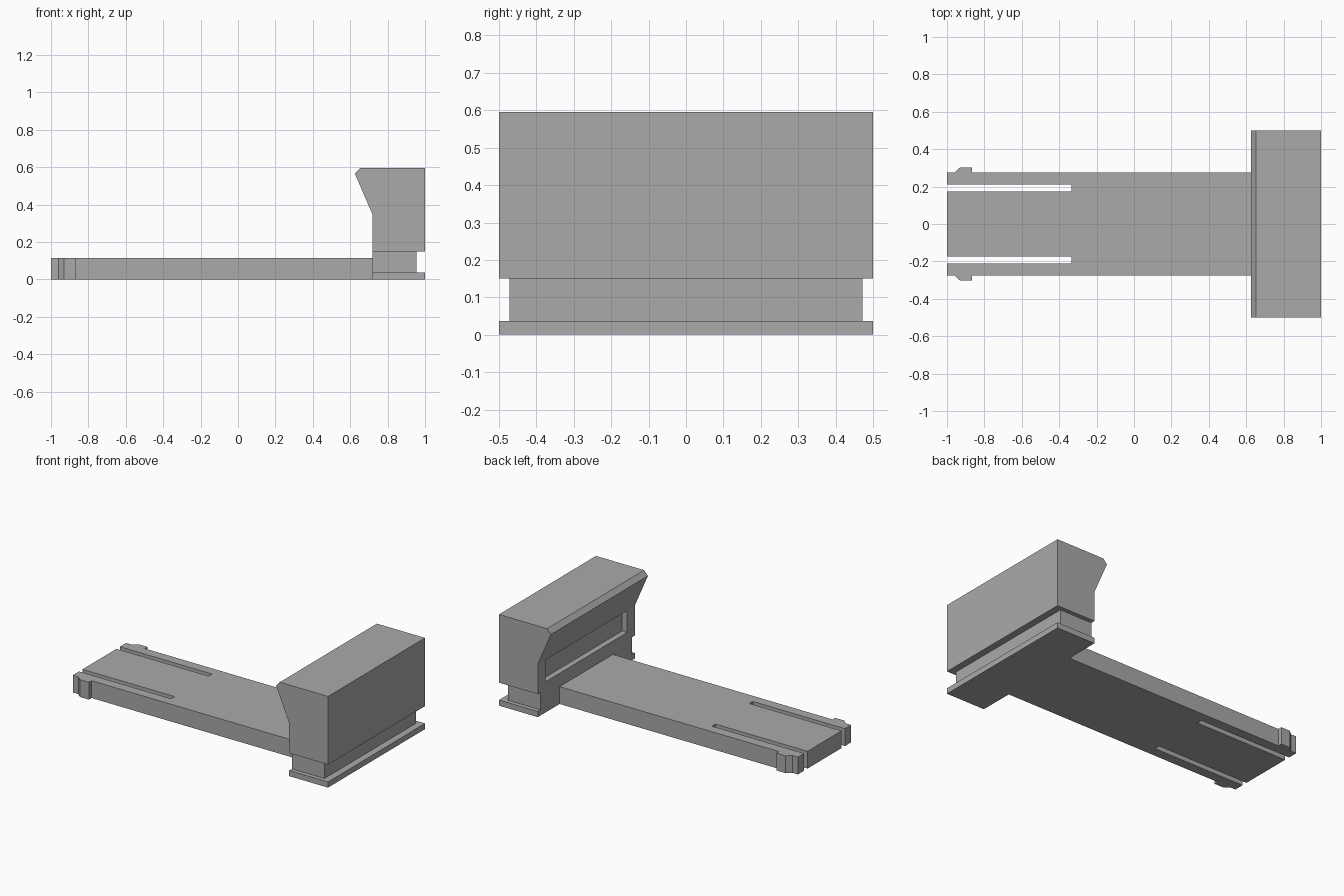
import bpy
import bmesh

cube = bpy.data.objects.get("Cube")
if cube:
    bpy.data.objects.remove(cube, do_unlink=True)

# Single plain grey for the whole model
grey = bpy.data.materials.new("plain_grey")
grey.use_nodes = True
colour = (0.40, 0.40, 0.40, 1)
grey.diffuse_color = colour
grey.node_tree.nodes["Principled BSDF"].inputs["Base Color"].default_value = colour


def extrude_outline(name, points, direction):
    """Make a solid by sweeping a closed outline along a direction."""
    bm = bmesh.new()
    face = bm.faces.new([bm.verts.new(p) for p in points])
    swept = bmesh.ops.extrude_face_region(bm, geom=[face])["geom"]
    moved = [g for g in swept if isinstance(g, bmesh.types.BMVert)]
    bmesh.ops.translate(bm, vec=direction, verts=moved)
    bmesh.ops.recalc_face_normals(bm, faces=bm.faces)
    mesh = bpy.data.meshes.new(name)
    bm.to_mesh(mesh)
    bm.free()
    mesh.materials.append(grey)
    obj = bpy.data.objects.new(name, mesh)
    bpy.context.collection.objects.link(obj)
    return obj


def box(name, x0, x1, half_y, z0, z1):
    outline = [(x0, -half_y, z0), (x1, -half_y, z0),
               (x1, half_y, z0), (x0, half_y, z0)]
    return extrude_outline(name, outline, (0, 0, z1 - z0))


inner_x = 0.72      # inner face of the head
base_z = 0.037      # top of the foot flange
block_z = 0.15      # underside of the head block

# Flat tongue: half outline with latch arm and slot, mirrored across y
half = [(inner_x, 0.275), (-0.865, 0.275), (-0.865, 0.302), (-0.93, 0.302),
        (-0.96, 0.275), (-1, 0.275), (-1, 0.211), (-0.335, 0.211),
        (-0.335, 0.175), (-1, 0.175)]
outline = half + [(x, -y) for x, y in reversed(half)]
extrude_outline("tongue_with_latch_arms", [(x, y, 0) for x, y in outline], (0, 0, 0.113))

# Foot flange and recessed neck under the head
box("foot_flange", inner_x, 1, 0.5, 0, base_z)
box("neck", inner_x, 0.955, 0.472, base_z, block_z)

# Head block with an overhanging inner lip
profile = [(inner_x, block_z), (1, block_z), (1, 0.595),
           (0.652, 0.595), (0.625, 0.565), (inner_x, 0.345)]
head = extrude_outline("head_block", [(x, -0.5, z) for x, z in profile], (0, 1, 0))

# Shallow rectangular recess in the inner face
cutter = box("recess_cutter", inner_x - 0.02, inner_x + 0.037, 0.42, 0.20, 0.343)
cutter.hide_render = True
cut = head.modifiers.new("recess", "BOOLEAN")
cut.operation = "DIFFERENCE"
cut.solver = "EXACT"
cut.object = cutter
bpy.context.view_layer.objects.active = head
bpy.ops.object.modifier_apply(modifier=cut.name)
bpy.data.objects.remove(cutter, do_unlink=True)
